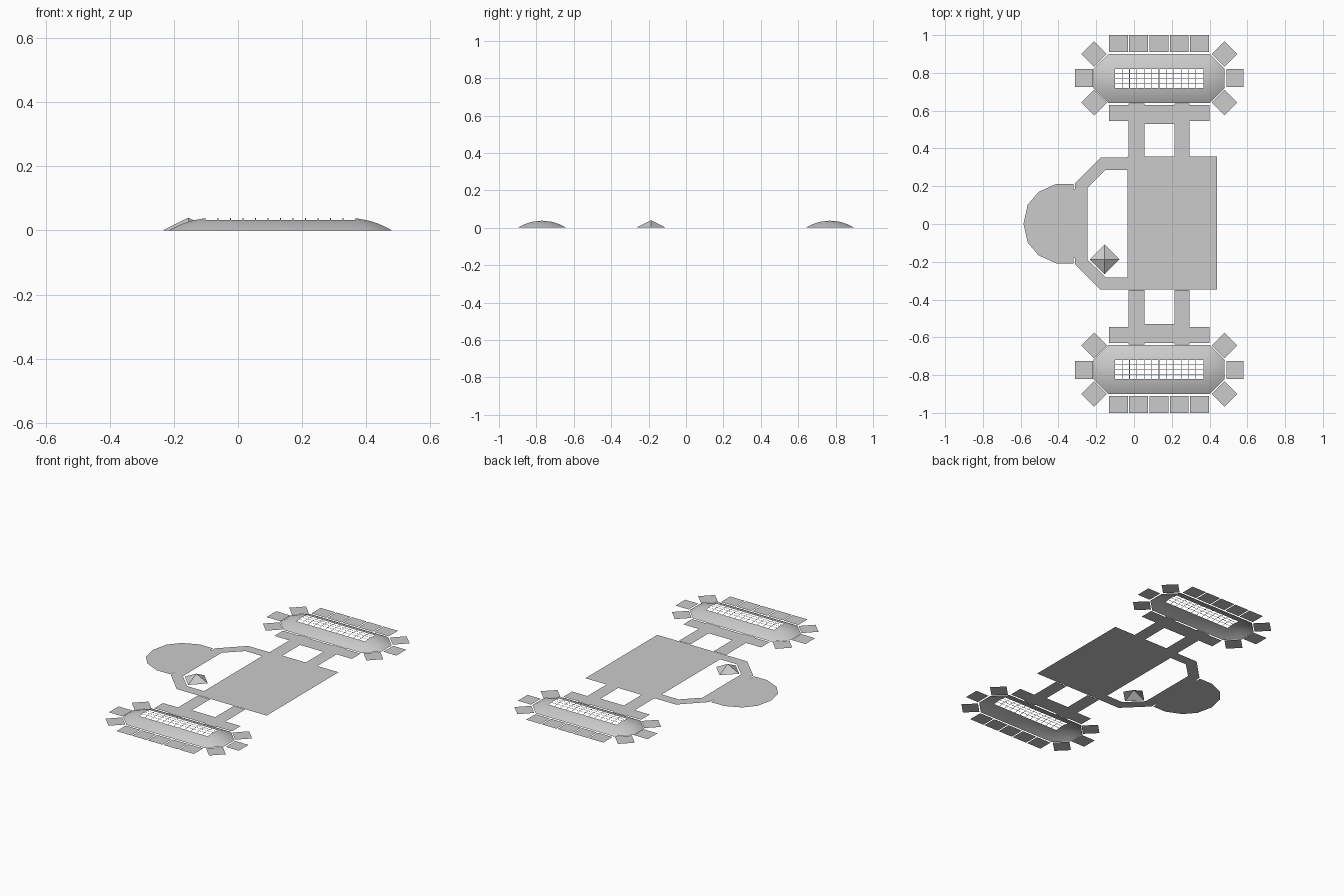
import bpy, math

if "Cube" in bpy.data.objects:
    bpy.data.objects.remove(bpy.data.objects["Cube"])

def make(name, verts, faces, mirror=False, smooth=False):
    me = bpy.data.meshes.new(name)
    me.from_pydata(verts, [], faces)
    ob = bpy.data.objects.new(name, me)
    bpy.context.collection.objects.link(ob)
    if mirror:
        m = ob.modifiers.new("mirror", 'MIRROR')
        m.use_axis = (False, True, False)
    if smooth:
        bpy.ops.object.select_all(action='DESELECT')
        ob.select_set(True)
        bpy.context.view_layer.objects.active = ob
        bpy.ops.object.shade_smooth_by_angle(angle=math.radians(30))
    return ob

def plate(name, pts, mirror=False):
    return make(name, [(x, y, 0) for x, y in pts], [list(range(len(pts)))], mirror)

def rect(name, x0, x1, y0, y1, mirror=False):
    return plate(name, [(x0, y0), (x1, y0), (x1, y1), (x0, y1)], mirror)

YC, HALF, H = 0.77, 0.13, 0.038
X0, X1 = -0.215, 0.48
CH = 0.08                       # octagon corner cut
K = math.tan(math.radians(22.5))

def arch(d):
    return H * (1 - (d / HALF) ** 2)

# central body sheet
rect("body", -0.035, 0.44, -0.347, 0.357)

# rounded head with its two bent arms, half outline reflected
half = [(-0.585, 0), (-0.563, 0.1), (-0.505, 0.168), (-0.412, 0.21),
        (-0.32, 0.21), (-0.32, 0.182), (-0.312, 0.182), (-0.312, 0.215),
        (-0.177, 0.35), (-0.035, 0.35), (-0.035, 0.285), (-0.15, 0.285),
        (-0.247, 0.19)]
lower = [(x, -y) for x, y in half[:0:-1]]
plate("head_and_arms", [(x, y + 0.002) for x, y in (half + lower)[::-1]])

# legs and cross plates between body and pods
rect("leg_left", -0.03, 0.055, 0.35, 0.54, True)
rect("leg_right", 0.215, 0.295, 0.35, 0.54, True)
rect("leg_bridge", -0.03, 0.295, 0.53, 0.545, True)
rect("cross_plate", -0.133, 0.40, 0.545, 0.63, True)
rect("plate_tab", -0.03, 0.055, 0.63, 0.638, True)
rect("plate_tab_right", 0.215, 0.295, 0.63, 0.638, True)

# arched octagonal pods, built from inset rings up to the window
verts, faces = [], []
N = 6
for i in range(N + 1):
    s = CH * i / N
    a, b = X0 + s, X1 - s
    xa, xb = X0 + CH + s * K, X1 - CH - s * K
    h, e = HALF - s, HALF - CH - s * K
    z = arch(h)
    verts += [(x, YC + y, z) for x, y in
              [(xa, -h), (xb, -h), (b, -e), (b, e), (xb, h), (xa, h), (a, e), (a, -e)]]
for i in range(N):
    for j in range(8):
        k = (j + 1) % 8
        faces.append([i * 8 + j, i * 8 + k, i * 8 + 8 + k, i * 8 + 8 + j])
o = N * 8
WX0, WX1, WY = verts[o][0], verts[o + 1][0], 0.05
verts += [(WX0, YC, H), (WX1, YC, H)]
l, r = o + 8, o + 9
faces += [[o + 1, o + 2, r], [o + 2, o + 3, r], [o + 3, o + 4, r],
          [o + 5, o + 6, l], [o + 6, o + 7, l], [o + 7, o, l]]
make("pod", verts, faces, True, True)

# thin bars across the pod window
verts, faces = [], []
W = 0.0015
def strip(quad):
    n = len(verts)
    verts.extend(quad)
    faces.append([n, n + 1, n + 2, n + 3])
ys = [-WY + 2 * WY * i / 4 for i in range(5)]
for i in range(1, 12):
    x = WX0 + (WX1 - WX0) * i / 12
    for p, q in zip(ys, ys[1:]):
        strip([(x - W, YC + p, arch(p)), (x + W, YC + p, arch(p)),
               (x + W, YC + q, arch(q)), (x - W, YC + q, arch(q))])
for y in ys[1:-1]:
    z = arch(y)
    strip([(WX0, YC + y - W, z), (WX1, YC + y - W, z),
           (WX1, YC + y + W, z), (WX0, YC + y + W, z)])
make("window_bars", verts, faces, True)

# square tiles around each pod
for i in range(5):
    x = -0.133 + i * 0.1075
    rect("outer_tile", x, x + 0.1, 0.91, 1.0, True)
rect("end_tile_left", -0.312, -0.217, 0.725, 0.82, True)
rect("end_tile_right", 0.49, 0.58, 0.725, 0.82, True)
R = 0.068
for cx in (-0.211, 0.479):
    for cy in (0.643, 0.9):
        plate("corner_tile", [(cx + R, cy), (cx, cy + R), (cx - R, cy), (cx, cy - R)], True)

# small raised diamond beside the head
cx, cy, D = -0.155, -0.187, 0.079
make("raised_diamond",
     [(cx + D, cy, 0), (cx, cy + D, 0), (cx - D, cy, 0), (cx, cy - D, 0), (cx, cy, 0.04)],
     [[i, (i + 1) % 4, 4] for i in range(4)], False, True)
